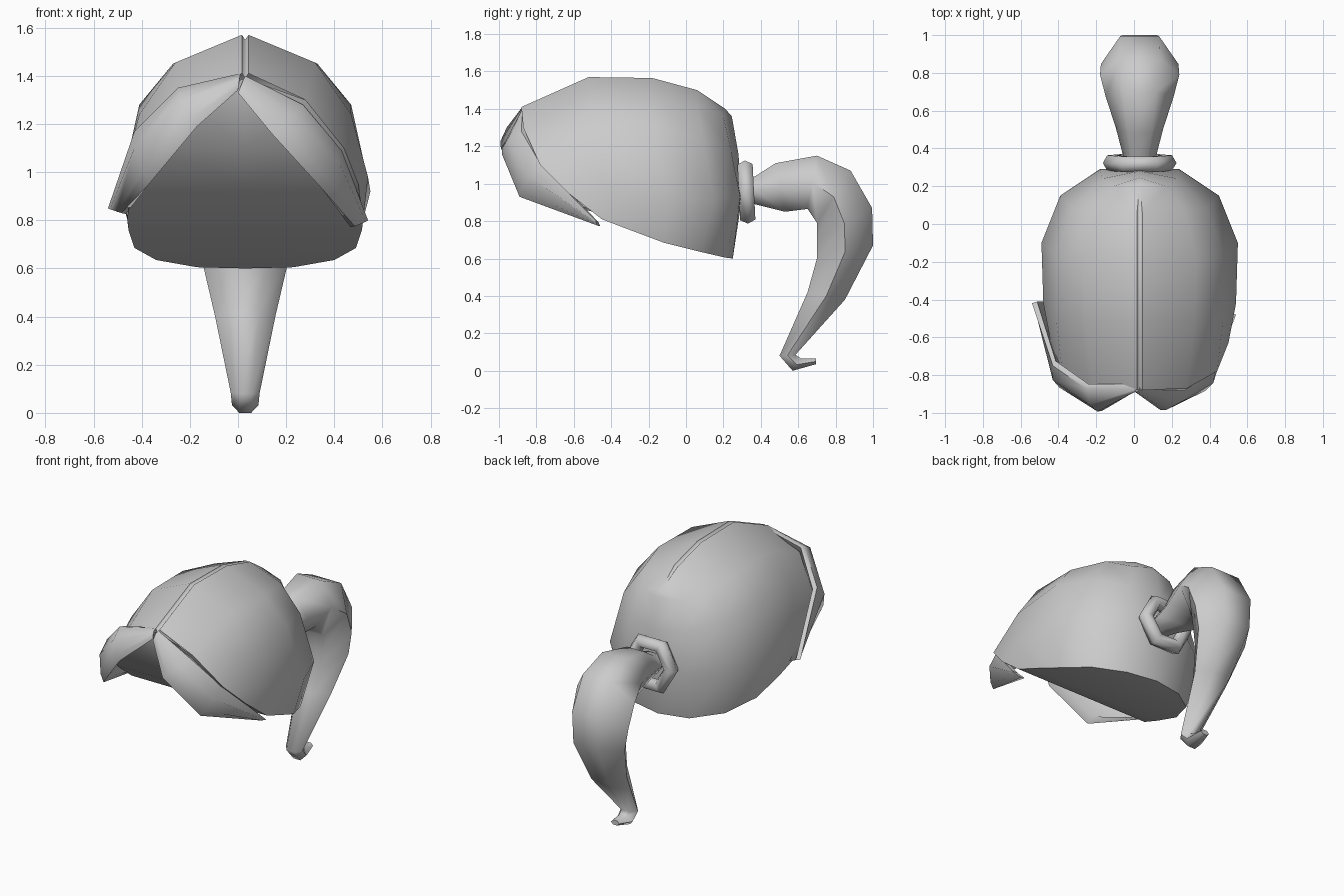
import bpy, bmesh
from math import pi
from mathutils import Vector

if "Cube" in bpy.data.objects:
    bpy.data.objects.remove(bpy.data.objects["Cube"])

CX = 0.03  # the hair is centred slightly off x = 0


def make_object(name, verts, faces, angle=35, x=0.0):
    mesh = bpy.data.meshes.new(name)
    bm = bmesh.new()
    vs = [bm.verts.new(v) for v in verts]
    for f in faces:
        bm.faces.new([vs[i] for i in f])
    bmesh.ops.remove_doubles(bm, verts=bm.verts, dist=0.0005)
    bmesh.ops.dissolve_degenerate(bm, edges=bm.edges, dist=0.0001)
    bmesh.ops.recalc_face_normals(bm, faces=bm.faces)
    bm.to_mesh(mesh)
    bm.free()
    ob = bpy.data.objects.new(name, mesh)
    ob.location.x = x
    bpy.context.collection.objects.link(ob)
    bpy.ops.object.select_all(action='DESELECT')
    ob.select_set(True)
    bpy.context.view_layer.objects.active = ob
    bpy.ops.object.shade_smooth_by_angle(angle=angle * pi / 180)
    return ob


def loft(name, rings, angle=35, x=0.0):
    """Capped tube through closed rings of equal size."""
    n = len(rings[0])
    verts = [p for r in rings for p in r]
    faces = [(i * n + j, i * n + (j + 1) % n, (i + 1) * n + (j + 1) % n, (i + 1) * n + j)
             for i in range(len(rings) - 1) for j in range(n)]
    faces += [tuple(range(n)), tuple(range(len(verts) - n, len(verts)))]
    return make_object(name, verts, faces, angle, x)


def clean_faces(verts, quads):
    """Drop repeated corners so that quads at a pole become triangles."""
    result = []
    for q in quads:
        keep = []
        for k in q:
            if all((Vector(verts[k]) - Vector(verts[m])).length > .001 for m in keep):
                keep.append(k)
        if len(keep) > 2:
            result.append(keep)
    return result


# Hair cap: columns from the parting down to the rim, front to back
columns = [
    [(0, -.88, 1.41), (.25, -.87, 1.30), (.41, -.78, 1.10), (.47, -.63, .95), (.49, -.45, .81)],
    [(0, -.52, 1.57), (.29, -.52, 1.455), (.44, -.52, 1.24), (.51, -.42, .98), (.485, -.32, .76)],
    [(0, -.18, 1.565), (.30, -.19, 1.45), (.44, -.17, 1.28), (.52, -.10, .92), (.46, -.12, .685)],
    [(0, .06, 1.50), (.24, .06, 1.42), (.36, .09, 1.24), (.42, .15, .92), (.37, .08, .635)],
    [(0, .21, 1.40), (.14, .20, 1.36), (.20, .24, 1.18), (.21, .29, .93), (.20, .21, .605)],
    [(0, .21, 1.40), (0, .245, 1.36), (0, .28, 1.16), (0, .30, .93), (0, .25, .60)],
]
verts = []
for i, col in enumerate(columns):
    top = Vector(col[0])
    if i < 4:  # narrow groove along the parting
        verts += [top - Vector((0, 0, .02)), top + Vector((.014, 0, 0))]
    else:
        verts += [top, top]
    verts += col[1:]
n = 6
quads = [(i * n + j, i * n + j + 1, (i + 1) * n + j + 1, (i + 1) * n + j)
         for i in range(len(columns) - 1) for j in range(n - 1)]
# Underside stretched straight across between the two rims
rim = [Vector((0, -.88, 1.39))] + [Vector(p) for p in columns[0][1:]]
rim += [Vector(c[-1]) for c in columns[1:]]
start = len(verts)
for p in rim:
    verts += [p, Vector((0, p.y, p.z))]
quads += [(start + 2 * i, start + 2 * i + 1, start + 2 * i + 3, start + 2 * i + 2)
          for i in range(len(rim) - 1)]
cap = make_object("hair_cap", verts, clean_faces(verts, quads), 40, CX)
mirror = cap.modifiers.new("mirror", 'MIRROR')
mirror.merge_threshold = 0.001


# Front locks: upper edge, lower edge and bulge at each station
def lock(name, stations):
    rings = []
    for up, low, bulge in stations:
        up, low = Vector(up), Vector(low)
        mid = (up + low) / 2
        out = Vector((mid.x * .9, mid.y + .25, .12)).normalized()
        rings.append([up, up.lerp(low, .35) + out * bulge, up.lerp(low, .8) + out * bulge * .6,
                      low, low.lerp(up, .15) - out * .03, up - out * .03])
    loft(name, rings, 50)


lock("right_front_lock", [
    ((.03, -.875, 1.40), (0, -.885, 1.33), .01),
    ((.27, -.88, 1.28), (.14, -.985, 1.16), .035),
    ((.43, -.77, 1.09), (.35, -.89, .93), .035),
    ((.54, -.48, .80), (.485, -.47, .775), .012)])
lock("left_front_lock", [
    ((.01, -.875, 1.41), (0, -.885, 1.34), .01),
    ((-.25, -.875, 1.35), (-.17, -.99, 1.19), .045),
    ((-.43, -.75, 1.17), (-.37, -.87, .95), .04),
    ((-.54, -.42, .85), (-.485, -.42, .83), .012)])

# Hair tie: six-sided ring
bpy.ops.mesh.primitive_torus_add(major_segments=6, minor_segments=6, major_radius=.148,
                                 minor_radius=.047, location=(CX, .323, .955),
                                 rotation=(pi / 2 + .05, 0, 0))
tie = bpy.context.object
tie.name = "hair_tie"
bpy.ops.object.shade_smooth_by_angle(angle=65 * pi / 180)

# Ponytail: outer (y, z), inner (y, z), half width
tail = [
    ((.30, 1.02), (.30, .90), .08),
    ((.37, 1.04), (.37, .89), .09),
    ((.48, 1.11), (.53, .85), .125),
    ((.70, 1.15), (.65, .865), .18),
    ((.88, 1.07), (.70, .79), .21),
    ((.995, .87), (.70, .70), .205),
    ((1.0, .67), (.70, .60), .18),
    ((.85, .38), (.65, .42), .125),
    ((.585, .085), (.50, .08), .06),
    ((.615, .065), (.57, .0), .055),
    ((.695, .065), (.695, .035), .03),
]
rings = []
for (oy, oz), (iy, iz), w in tail:
    my, mz = (oy + iy) / 2, (oz + iz) / 2
    rings.append([(-w * .5, oy, oz), (w * .5, oy, oz), (w, my, mz),
                  (w * .45, iy, iz), (-w * .45, iy, iz), (-w, my, mz)])
loft("ponytail", rings, 62, CX)
